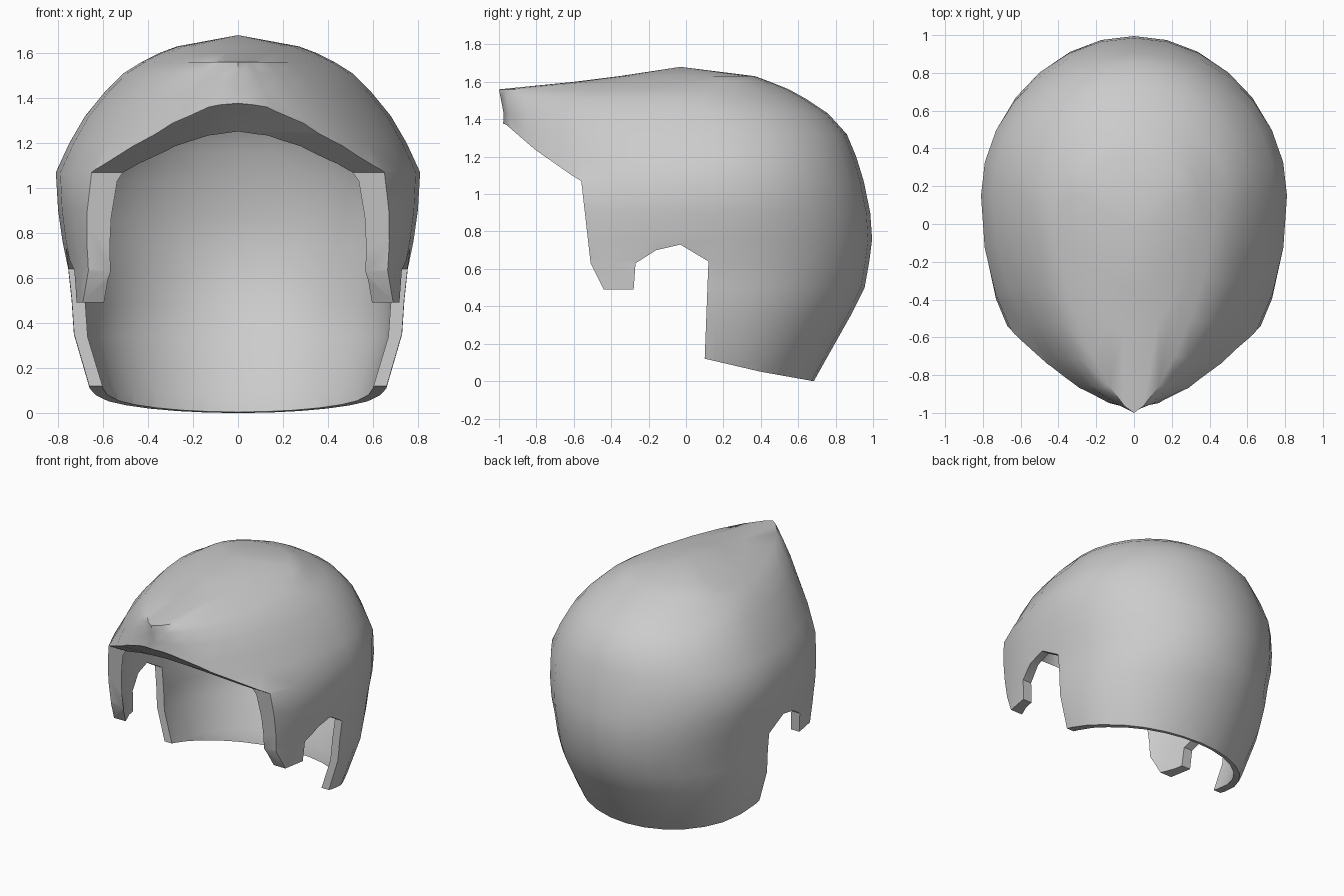
import bpy, bmesh
from math import sin, cos, pi

if "Cube" in bpy.data.objects:
    bpy.data.objects.remove(bpy.data.objects["Cube"])

SEG = 28      # sides around the shell
MID = 0.15    # y of the widest point

# Shell cross-sections: height, half width, back y, front y, front roundness
RINGS = [
    (-0.06, 0.60, 0.65, -0.86, 3.0),
    (0.11, 0.66, 0.745, -0.86, 3.0),
    (0.35, 0.73, 0.88, -0.86, 3.0),
    (0.50, 0.74, 0.955, -0.88, 3.0),
    (0.64, 0.755, 0.98, -0.92, 2.7),
    (0.76, 0.78, 0.995, -0.95, 2.5),
    (0.90, 0.80, 0.985, -0.98, 2.3),
    (1.07, 0.81, 0.95, -1.0, 2.1),
    (1.20, 0.75, 0.91, -1.0, 1.9),
    (1.32, 0.68, 0.86, -0.98, 1.9),
    (1.43, 0.59, 0.76, -0.975, 1.85),
    (1.51, 0.51, 0.64, -0.99, 1.65),
    (1.56, 0.43, 0.55, -1.0, 1.4),
    (1.60, 0.35, 0.45, -0.60, 1.7),
    (1.63, 0.27, 0.37, -0.36, 2.0),
]
APEX = (-0.03, 1.68)


def make(name, bm):
    bmesh.ops.recalc_face_normals(bm, faces=bm.faces[:])
    me = bpy.data.meshes.new(name)
    bm.to_mesh(me)
    bm.free()
    ob = bpy.data.objects.new(name, me)
    bpy.context.collection.objects.link(ob)
    return ob


def spow(v, p):
    return (1 if v >= 0 else -1) * abs(v) ** p


def dome(name, side=0.0, front=0.0, top=0.0, drop=0.0):
    """Closed loft through the rings, shrunk by the wall thickness."""
    bm = bmesh.new()
    zs = (APEX[1] - top) / APEX[1]
    loops = []
    for i, (z, a, b, f, n) in enumerate(RINGS):
        z = z * zs - (drop if i == 0 else 0)
        a, b, f = a - side, b - side, f + front
        mid = min(MID, (b + f) / 2 + 0.25)
        loop = []
        for k in range(SEG):
            t = 2 * pi * k / SEG
            c, s = cos(t), sin(t)
            p = 1.0 if s >= 0 else 2 / n
            y = mid + ((b - mid) * s if s >= 0 else (mid - f) * spow(s, p))
            loop.append(bm.verts.new((a * spow(c, p), y, z)))
        loops.append(loop)
    for lo, hi in zip(loops, loops[1:]):
        for k in range(SEG):
            j = (k + 1) % SEG
            bm.faces.new((lo[k], lo[j], hi[j], hi[k]))
    tip = bm.verts.new((0, APEX[0], APEX[1] * zs))
    for k in range(SEG):
        bm.faces.new((loops[-1][k], loops[-1][(k + 1) % SEG], tip))
    bm.faces.new(loops[0][::-1])
    return make(name, bm)


def prism(name, profile, half=1.5):
    """Extrude a side-view (y, z) profile across x."""
    bm = bmesh.new()
    face = bm.faces.new([bm.verts.new((-half, y, z)) for y, z in profile])
    ext = bmesh.ops.extrude_face_region(bm, geom=[face])
    vs = [g for g in ext["geom"] if isinstance(g, bmesh.types.BMVert)]
    bmesh.ops.translate(bm, verts=vs, vec=(2 * half, 0, 0))
    return make(name, bm)


def subtract(ob, cutter):
    m = ob.modifiers.new("cut", "BOOLEAN")
    m.operation = "DIFFERENCE"
    m.solver = "EXACT"
    m.object = cutter
    bpy.context.view_layer.objects.active = ob
    bpy.ops.object.modifier_apply(modifier=m.name)
    bpy.data.objects.remove(cutter)


# Helmet shell, hollowed out with a thicker peak at the brow
shell = dome("helmet_shell")
subtract(shell, dome("hollow_cutter", side=0.06, front=0.16, top=0.06, drop=0.2))

# Face opening, cheek guards, ear notch and neck edge cut from the side
subtract(shell, prism("opening_cutter", [
    (-1.4, -0.5), (1.4, -0.5), (1.4, -0.10), (0.68, 0.0), (0.40, 0.05),
    (0.10, 0.12), (0.12, 0.64), (-0.03, 0.73), (-0.16, 0.70), (-0.27, 0.63),
    (-0.28, 0.49), (-0.44, 0.49), (-0.51, 0.63), (-0.56, 1.07),
    (-0.61, 1.10), (-0.81, 1.24), (-0.96, 1.37), (-1.4, 1.55)]))

# Smooth shell with crisp cut edges
bpy.ops.object.select_all(action="DESELECT")
shell.select_set(True)
bpy.context.view_layer.objects.active = shell
bpy.ops.object.shade_smooth_by_angle(angle=0.7)
